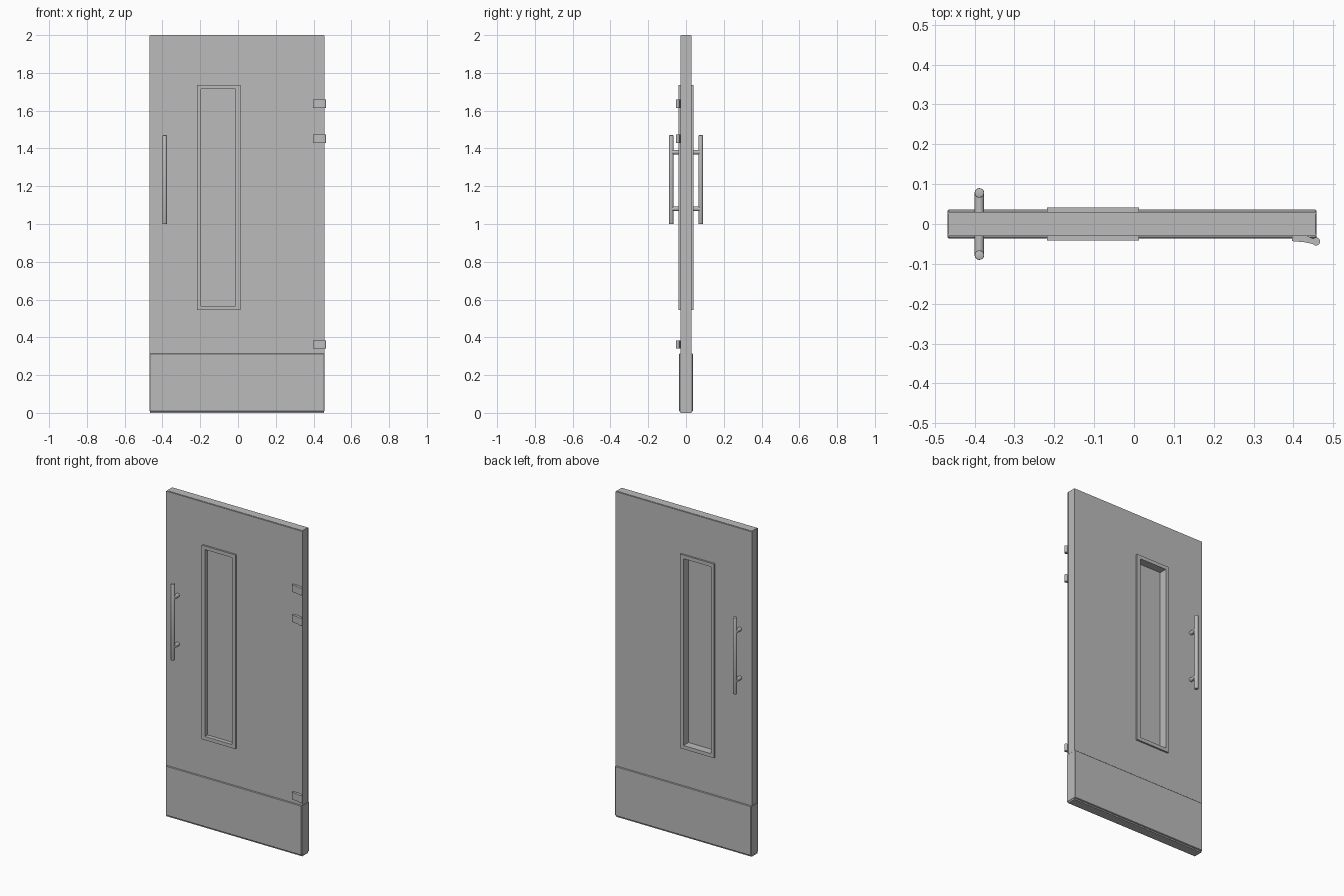
import bpy, bmesh
from mathutils import Matrix, Vector

cube = bpy.data.objects.get("Cube")
if cube:
    bpy.data.objects.remove(cube, do_unlink=True)

grey = bpy.data.materials.new("plain grey")
grey.use_nodes = True
colour = (0.5, 0.5, 0.5, 1)
grey.diffuse_color = colour
grey.node_tree.nodes["Principled BSDF"].inputs["Base Color"].default_value = colour


def finish(name, bm, smooth=False, bevel=0):
    bmesh.ops.recalc_face_normals(bm, faces=bm.faces[:])
    mesh = bpy.data.meshes.new(name)
    bm.to_mesh(mesh)
    bm.free()
    ob = bpy.data.objects.new(name, mesh)
    bpy.context.collection.objects.link(ob)
    mesh.materials.append(grey)
    if bevel:
        mod = ob.modifiers.new("edge", "BEVEL")
        mod.width = bevel
        mod.segments = 1
    if smooth:
        bpy.ops.object.select_all(action="DESELECT")
        ob.select_set(True)
        bpy.context.view_layer.objects.active = ob
        bpy.ops.object.shade_smooth_by_angle()
    return ob


def box(name, lo, hi, bevel=0):
    bm = bmesh.new()
    bmesh.ops.create_cube(bm, size=1)
    lo, hi = Vector(lo), Vector(hi)
    bmesh.ops.transform(bm, verts=bm.verts, matrix=Matrix.Translation((lo + hi) / 2)
                        @ Matrix.Diagonal((*(hi - lo), 1)))
    return finish(name, bm, bevel=bevel)


def rod(name, start, end, radius, bevel=0.0):
    start, end = Vector(start), Vector(end)
    axis = end - start
    bm = bmesh.new()
    bmesh.ops.create_cone(bm, cap_ends=True, segments=24, radius1=radius,
                          radius2=radius, depth=axis.length)
    if bevel:
        rims = [e for e in bm.edges if abs(e.verts[0].co.z - e.verts[1].co.z) < 1e-5]
        bmesh.ops.bevel(bm, geom=rims, offset=bevel, segments=2, affect="EDGES", profile=0.5)
    turn = axis.to_track_quat("Z", "Y").to_matrix().to_4x4()
    bmesh.ops.transform(bm, verts=bm.verts, matrix=Matrix.Translation((start + end) / 2) @ turn)
    return finish(name, bm, smooth=True)


def ring(name, outer, inner, y0, y1):
    """Rectangular frame; outer and inner are (x0, z0, x1, z1)."""
    bm = bmesh.new()
    loops = []
    for (x0, z0, x1, z1), y in ((outer, y0), (outer, y1), (inner, y1), (inner, y0)):
        loops.append([bm.verts.new((x, y, z)) for x, z in
                      ((x0, z0), (x1, z0), (x1, z1), (x0, z1))])
    for a, b in zip(loops, loops[1:] + loops[:1]):
        for i in range(4):
            j = (i + 1) % 4
            bm.faces.new((a[i], a[j], b[j], b[i]))
    return finish(name, bm)


LEFT, RIGHT = -0.468, 0.458
hole = (-0.197, 0.567, -0.012, 1.715)
trim = (-0.218, 0.545, 0.012, 1.737)

# Door leaf: core with a thin skin on each face
ring("door_core", (LEFT + 0.002, 0.3, RIGHT - 0.002, 2.0), hole, -0.025, 0.025)
for side, tag in ((-1, "front"), (1, "back")):
    ring(tag + "_skin", (LEFT, 0.3, RIGHT, 1.998), hole, side * 0.025, side * 0.03)

    # Raised window trim
    ring(tag + "_window_trim", trim, hole, side * 0.028, side * 0.041)

    # Pull handle with two posts
    x, y = -0.388, side * 0.078
    rod(tag + "_handle_bar", (x, y, 1.0), (x, y, 1.47), 0.012, 0.003)
    for n, z in (("lower", 1.08), ("upper", 1.38)):
        rod(f"{tag}_{n}_handle_post", (x, side * 0.028, z), (x, y, z), 0.012)

# Window pane
box("window_pane", (hole[0], -0.016, hole[1]), (hole[2], -0.008, hole[3]))

# Kick panel and the seal beneath it
box("kick_panel", (LEFT, -0.036, 0.008), (RIGHT, 0.036, 0.314), bevel=0.003)
box("bottom_seal", (LEFT + 0.002, -0.028, 0), (RIGHT - 0.002, 0.028, 0.012))

# Hinges: tapered leaf and round knuckle
for n, z in (("lower", 0.362), ("middle", 1.452), ("upper", 1.637)):
    lo, hi = z - 0.022, z + 0.022
    bm = bmesh.new()
    outline = ((0.397, -0.028), (0.397, -0.043), (0.43, -0.046), (0.456, -0.052),
               (0.456, -0.04), (0.43, -0.028))
    face = bm.faces.new([bm.verts.new((x, y, lo)) for x, y in outline])
    new = bmesh.ops.extrude_face_region(bm, geom=[face])["geom"]
    bmesh.ops.translate(bm, vec=(0, 0, hi - lo),
                        verts=[v for v in new if isinstance(v, bmesh.types.BMVert)])
    finish(n + "_hinge_leaf", bm)
    rod(n + "_hinge_knuckle", (0.457, -0.044, lo), (0.457, -0.044, hi), 0.01)
